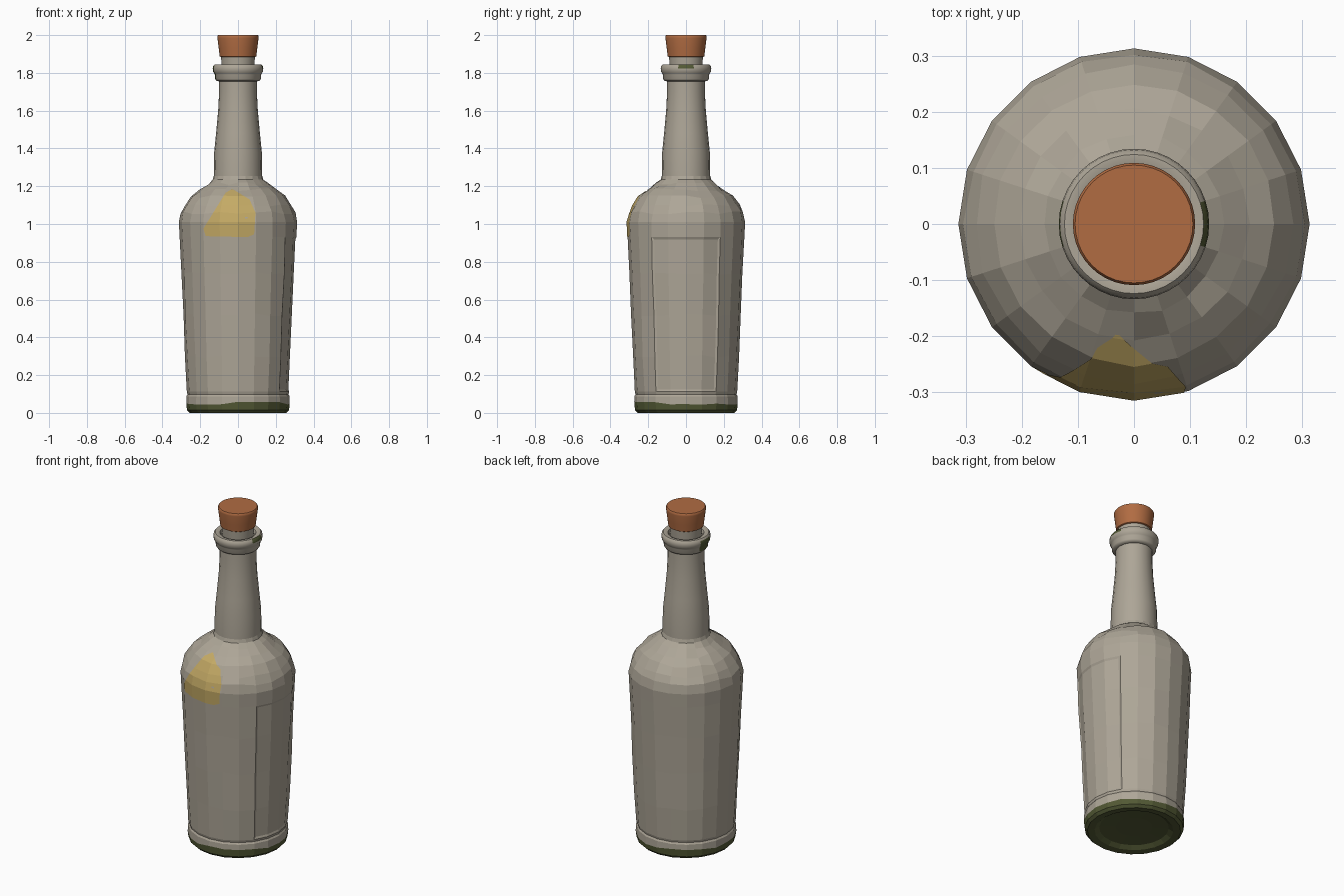
import bpy, bmesh, math, random
from mathutils import Vector

if "Cube" in bpy.data.objects:
    bpy.data.objects.remove(bpy.data.objects["Cube"])

random.seed(4)


def material(name, rgb):
    m = bpy.data.materials.new(name)
    m.diffuse_color = (*rgb, 1)
    m.use_nodes = True
    m.node_tree.nodes["Principled BSDF"].inputs["Base Color"].default_value = m.diffuse_color
    return m


GLASS = material("dusty_glass", (0.42, 0.38, 0.31))
GREEN = material("dark_green_glass", (0.085, 0.10, 0.035))
YELLOW = material("yellow_stain", (0.55, 0.40, 0.13))
CORK = material("orange_cork", (0.44, 0.15, 0.055))


def lathe(profile, sides, jitter=None):
    """Spin (radius, z) points into a bmesh with capped ends."""
    bm = bmesh.new()
    rings = []
    for r, z in profile:
        ring = []
        for i in range(sides):
            a = 2 * math.pi * i / sides
            dr, dz = jitter(r, z) if jitter else (0, 0)
            ring.append(bm.verts.new(((r + dr) * math.cos(a), (r + dr) * math.sin(a), z + dz)))
        rings.append(ring)
    for lo, hi in zip(rings, rings[1:]):
        for i in range(sides):
            j = (i + 1) % sides
            bm.faces.new((lo[i], lo[j], hi[j], hi[i]))
    bm.faces.new(rings[0][::-1])
    bm.faces.new(rings[-1])
    bm.normal_update()
    return bm


def finish(bm, name, mats, smooth_angle=None):
    me = bpy.data.meshes.new(name)
    bm.to_mesh(me)
    bm.free()
    for m in mats:
        me.materials.append(m)
    ob = bpy.data.objects.new(name, me)
    bpy.context.collection.objects.link(ob)
    if smooth_angle:
        bpy.ops.object.select_all(action='DESELECT')
        ob.select_set(True)
        bpy.context.view_layer.objects.active = ob
        bpy.ops.object.shade_smooth_by_angle(angle=math.radians(smooth_angle))
    return ob


# Bottle body: hand-made looking, 20 sided
def wobble(r, z):
    if abs(z - 0.05) < 0.001:          # uneven edge of the green base
        return 0, random.uniform(-0.008, 0.01)
    if 0.15 < z < 0.9 or 1.02 < z < 1.22:
        return random.uniform(-0.003, 0.003), random.uniform(-0.008, 0.008)
    return 0, 0


body_profile = [(0.10, 0.025), (0.19, 0.02), (0.215, 0.003), (0.255, 0.0), (0.270, 0.015),
                (0.274, 0.05), (0.273, 0.088), (0.267, 0.098), (0.271, 0.112),
                (0.281, 0.30), (0.291, 0.52), (0.301, 0.74), (0.309, 0.93), (0.313, 1.01),
                (0.302, 1.06), (0.282, 1.10), (0.250, 1.145), (0.205, 1.18), (0.160, 1.212),
                (0.134, 1.235), (0.128, 1.255), (0.126, 1.38), (0.116, 1.48), (0.105, 1.60),
                (0.100, 1.70), (0.100, 1.78)]
body = lathe(body_profile, 20, wobble)
for f in body.faces:
    c = f.calc_center_median()
    f.material_index = 1 if c.z < 0.05 else 0
    f.smooth = c.z > 1.25 and len(f.verts) == 4

# Stain: front faces of the body, trimmed to an outline and lifted slightly
stain = body.copy()
bmesh.ops.delete(stain, geom=[f for f in stain.faces if f.calc_center_median().y > -0.1],
                 context='FACES')
outline = [(-0.17, 0.935), (0.05, 0.93), (0.085, 0.945), (0.092, 1.06), (0.06, 1.13),
           (-0.03, 1.185), (-0.065, 1.165), (-0.182, 0.975)]
for (x0, z0), (x1, z1) in zip(outline, outline[1:] + outline[:1]):
    bmesh.ops.bisect_plane(stain, geom=stain.verts[:] + stain.edges[:] + stain.faces[:],
                           plane_co=(x0, 0, z0), plane_no=(z1 - z0, 0, x0 - x1),
                           clear_outer=True)
for v in stain.verts:
    v.co += Vector((v.co.x, v.co.y, 0.1)).normalized() * 0.002
for f in stain.faces:
    f.material_index = 0
finish(stain, "yellow_stain", [YELLOW])

# Shallow recessed panel on the right side
panel = []
for f in body.faces:
    c = f.calc_center_median()
    if 0.13 < c.z < 0.9 and abs(math.atan2(c.y, c.x)) < math.radians(36):
        panel.append(f)
bmesh.ops.inset_region(body, faces=panel, thickness=0.012, depth=-0.005, use_even_offset=True)
finish(body, "bottle_body", [GLASS, GREEN])

# Rolled lip
lip = lathe([(0.098, 1.755), (0.114, 1.758), (0.121, 1.768), (0.122, 1.79), (0.126, 1.798),
             (0.132, 1.806), (0.134, 1.822), (0.132, 1.836), (0.124, 1.845), (0.110, 1.845),
             (0.098, 1.840), (0.092, 1.82)], 40)
for f in lip.faces:
    c = f.calc_center_median()
    a = math.atan2(c.y, c.x)
    left_spot = abs(a) > math.radians(160) and 1.765 < c.z < 1.83
    right_spot = abs(a) < math.radians(20) and 1.825 < c.z < 1.842 and c.x > 0.12
    f.material_index = 1 if left_spot or right_spot else 0
finish(lip, "bottle_lip", [GLASS, GREEN], 45)

# Stopper: grey plug in the neck with an orange cork head
finish(lathe([(0.082, 1.78), (0.090, 1.888)], 40), "stopper_plug", [GLASS], 40)
finish(lathe([(0.092, 1.885), (0.097, 1.888), (0.102, 1.93), (0.109, 1.985), (0.109, 1.994),
              (0.105, 2.0)], 40), "cork_head", [CORK], 50)
